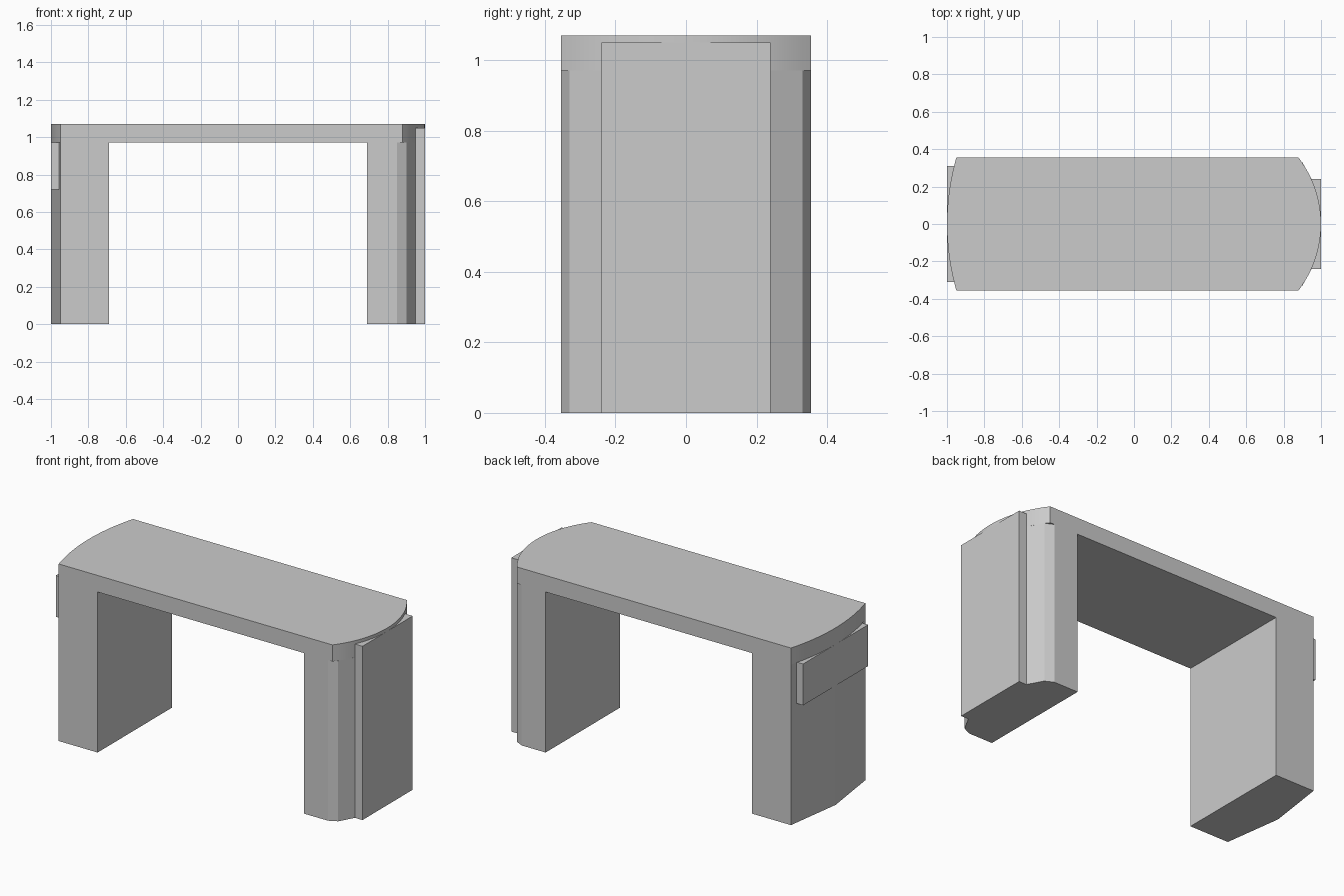
import bpy, bmesh, math

if "Cube" in bpy.data.objects:
    bpy.data.objects.remove(bpy.data.objects["Cube"])

HALF_W = 0.355      # half depth of the table
UNDER, TOP = 0.97, 1.07


def extrude_outline(name, points, z0, z1):
    """Solid made by extruding an xy outline upward."""
    bm = bmesh.new()
    face = bm.faces.new([bm.verts.new((x, y, z0)) for x, y in points])
    new = bmesh.ops.extrude_face_region(bm, geom=[face])["geom"]
    bmesh.ops.translate(bm, vec=(0, 0, z1 - z0),
                        verts=[v for v in new if isinstance(v, bmesh.types.BMVert)])
    bmesh.ops.recalc_face_normals(bm, faces=bm.faces)
    mesh = bpy.data.meshes.new(name)
    bm.to_mesh(mesh)
    bm.free()
    obj = bpy.data.objects.new(name, mesh)
    bpy.context.collection.objects.link(obj)
    return obj


def mirrored(half):
    """Complete a y >= 0 half outline with its mirror image in y."""
    return half + [(x, -y) for x, y in reversed(half) if y > 1e-6]


def rectangle(x0, x1, half_y):
    return mirrored([(x0, half_y), (x1, half_y)])


def end_arc(edge_x, tip_x, steps=24):
    """Circular bow through (edge_x, +-HALF_W) and (tip_x, 0), running +y to -y."""
    sag = abs(tip_x - edge_x)
    side = math.copysign(1, tip_x - edge_x)
    r = (HALF_W ** 2 + sag ** 2) / (2 * sag)
    a = math.asin(HALF_W / r)
    angles = [a - 2 * a * i / steps for i in range(steps + 1)]
    return [(tip_x + side * r * (math.cos(t) - 1), r * math.sin(t)) for t in angles]


# Table top with bowed ends
top = extrude_outline("table_top",
                      end_arc(0.88, 1.0) + end_arc(-0.95, -1.0)[::-1], UNDER, TOP)
bpy.context.view_layer.objects.active = top
top.select_set(True)
bpy.ops.object.shade_smooth_by_angle(angle=math.radians(30))
top.select_set(False)

# Left leg with a shallow two-facet outer face, and its short apron panel
extrude_outline("left_leg",
                mirrored([(-0.69, HALF_W), (-0.95, HALF_W), (-1.0, 0)]), 0, UNDER)
extrude_outline("left_apron_panel", rectangle(-1.0, -0.95, 0.31), 0.72, UNDER)

# Right leg with chamfered corners, and its tall outer panel
extrude_outline("right_leg",
                mirrored([(0.69, HALF_W), (0.85, HALF_W), (0.90, 0.33), (0.95, 0.24)]),
                0, UNDER)
extrude_outline("right_outer_panel", rectangle(0.95, 1.0, 0.24), 0, 1.05)
